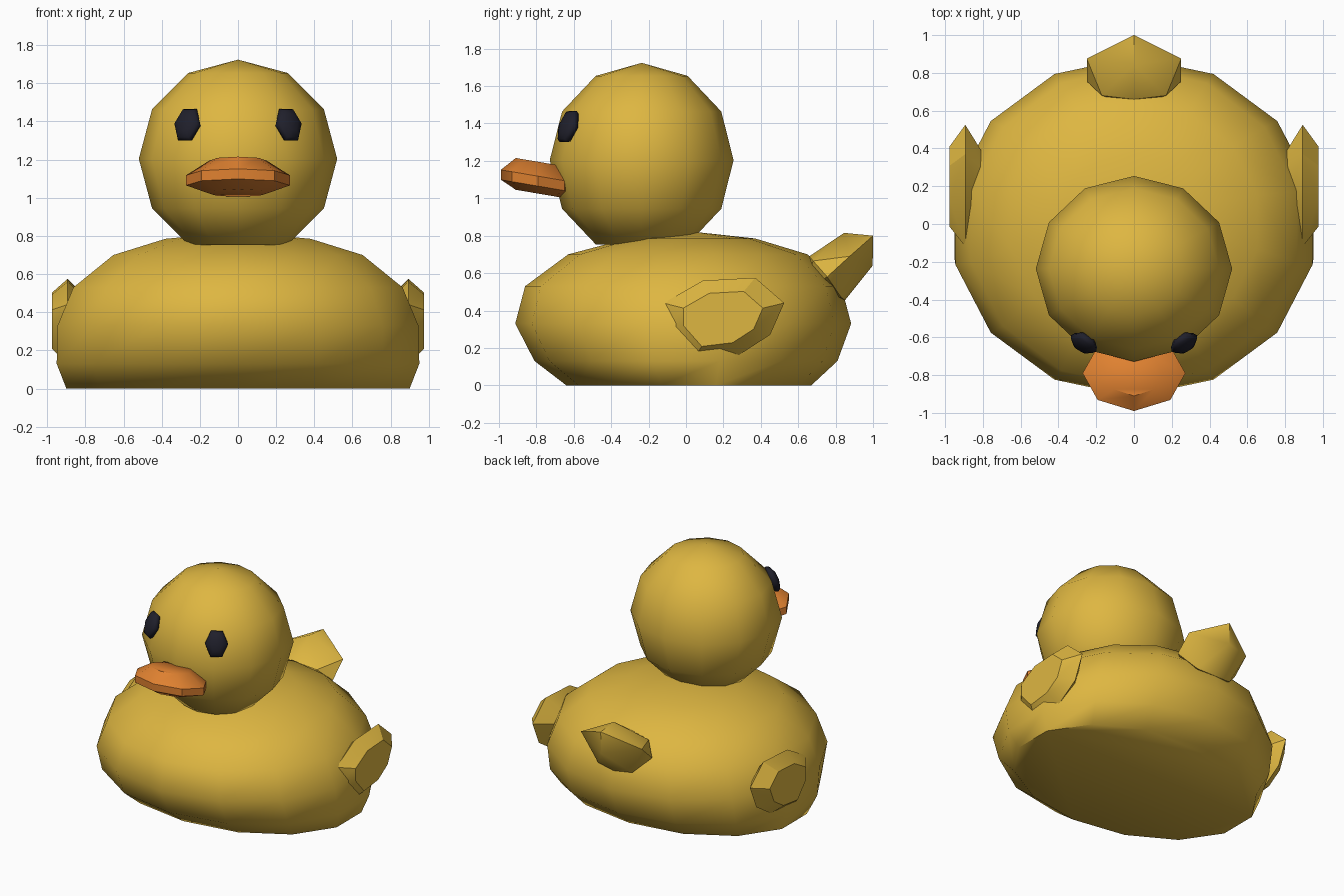
import bpy, bmesh, math
from mathutils import Vector, Matrix

if "Cube" in bpy.data.objects:
    bpy.data.objects.remove(bpy.data.objects["Cube"])


def material(name, rgb):
    m = bpy.data.materials.new(name)
    m.diffuse_color = (*rgb, 1)
    m.use_nodes = True
    m.node_tree.nodes["Principled BSDF"].inputs["Base Color"].default_value = m.diffuse_color
    return m


YELLOW = material("duck yellow", (0.73, 0.47, 0.053))
ORANGE = material("beak orange", (0.74, 0.22, 0.03))
BLACK = material("eye black", (0.014, 0.014, 0.024))


def finish(bm, name, mat, angle):
    bmesh.ops.recalc_face_normals(bm, faces=bm.faces)
    me = bpy.data.meshes.new(name)
    bm.to_mesh(me)
    bm.free()
    ob = bpy.data.objects.new(name, me)
    bpy.context.collection.objects.link(ob)
    me.materials.append(mat)
    bpy.ops.object.select_all(action='DESELECT')
    ob.select_set(True)
    bpy.context.view_layer.objects.active = ob
    bpy.ops.object.shade_smooth_by_angle(angle=math.radians(angle))
    return ob


def loft(name, mat, rings, n, angle, tilt=0, top=None):
    """Stack elliptical rings (z, rx, ry, centre y); tilt shears z along y."""
    bm = bmesh.new()
    y0 = rings[0][3]
    loops = []
    for z, rx, ry, cy in rings:
        loop = []
        for i in range(n):
            a = math.pi / 2 + 2 * math.pi * i / n
            y = cy + ry * math.sin(a)
            loop.append(bm.verts.new((rx * math.cos(a), y, z - tilt * (y - y0))))
        loops.append(loop)
    for a, b in zip(loops, loops[1:]):
        for i in range(n):
            j = (i + 1) % n
            bm.faces.new((a[i], a[j], b[j], b[i]))
    bm.faces.new(loops[0])
    if top:
        tip = bm.verts.new(top)
        for i in range(n):
            bm.faces.new((loops[-1][i], loops[-1][(i + 1) % n], tip))
    else:
        bm.faces.new(loops[-1])
    return finish(bm, name, mat, angle)


def hull(name, mat, points, angle):
    bm = bmesh.new()
    for p in points:
        bm.verts.new(p)
    res = bmesh.ops.convex_hull(bm, input=bm.verts)
    junk = {g for g in res["geom_interior"] + res["geom_unused"]
            if isinstance(g, bmesh.types.BMVert)}
    bmesh.ops.delete(bm, geom=list(junk), context='VERTS')
    bmesh.ops.dissolve_limit(bm, angle_limit=0.02, verts=bm.verts, edges=bm.edges)
    return finish(bm, name, mat, angle)


# Body: wide flat-bottomed tub
loft("body", YELLOW, [
    (0.00, 0.923, 0.655, 0.015),
    (0.13, 0.975, 0.81, 0.0),
    (0.33, 0.97, 0.898, -0.015),
    (0.53, 0.885, 0.845, -0.015),
    (0.70, 0.67, 0.64, 0.01),
    (0.785, 0.39, 0.34, 0.03),
], 14, 60, top=(0, 0.05, 0.82))

# Head: low-poly ball, flattened underneath
bm = bmesh.new()
bmesh.ops.create_uvsphere(bm, u_segments=12, v_segments=6, radius=0.52)
for v in bm.verts:
    v.co = (v.co.x, v.co.y * 0.945 - 0.237, max(v.co.z + 1.204, 0.75))
finish(bm, "head", YELLOW, 60)

# Beak: flat eight-sided pad, front lifted
loft("beak", ORANGE, [
    (1.025, 0.16, 0.12, -0.79),
    (1.065, 0.272, 0.2, -0.79),
    (1.118, 0.272, 0.2, -0.79),
    (1.195, 0.15, 0.12, -0.79),
], 8, 40, tilt=0.17)

# Eyes: flattened ovals lying on the head surface
for side, label in ((1, "right"), (-1, "left")):
    out = Vector((0.245 * side, -0.40, 0.17)).normalized()
    up = (Vector((0, 0, 1)) - out * out.z).normalized()
    across = up.cross(out)
    frame = Matrix((across, up, out)).transposed().to_4x4()
    frame.translation = (0.265 * side, -0.63, 1.383)
    bm = bmesh.new()
    bmesh.ops.create_uvsphere(bm, u_segments=6, v_segments=6, radius=1)
    turn = Matrix.Rotation(math.pi / 2, 4, 'Z')
    bmesh.ops.transform(bm, verts=bm.verts,
                        matrix=frame @ Matrix.Diagonal((0.079, 0.102, 0.04, 1)) @ turn)
    finish(bm, label + "_eye", BLACK, 60)

# Wings: thin lens shapes on the flanks, outline given as (y, z)
WING = [(-0.12, 0.44), (0.09, 0.56), (0.37, 0.575), (0.525, 0.44),
        (0.45, 0.27), (0.28, 0.16), (0.03, 0.13), (-0.12, 0.30)]
for side, label in ((1, "right"), (-1, "left")):
    pts = []
    for y, z in WING:
        pts.append((0.893 * side, y, z))
        for x, s in ((0.976, 0.66), (0.81, 0.6)):
            pts.append((x * side, 0.19 + (y - 0.19) * s, 0.36 + (z - 0.36) * s))
    hull(label + "_wing", YELLOW, pts, 30)

# Tail: upturned faceted wedge
half = [(0, 0.66, 0.69), (0.17, 0.68, 0.665), (0.25, 0.755, 0.58), (0.14, 0.83, 0.47),
        (0, 0.85, 0.455), (0, 0.845, 0.815), (0.25, 0.875, 0.69),
        (0, 0.998, 0.64), (0, 1.0, 0.80), (0, 0.62, 0.50)]
hull("tail", YELLOW, half + [(-x, y, z) for x, y, z in half if x], 30)
